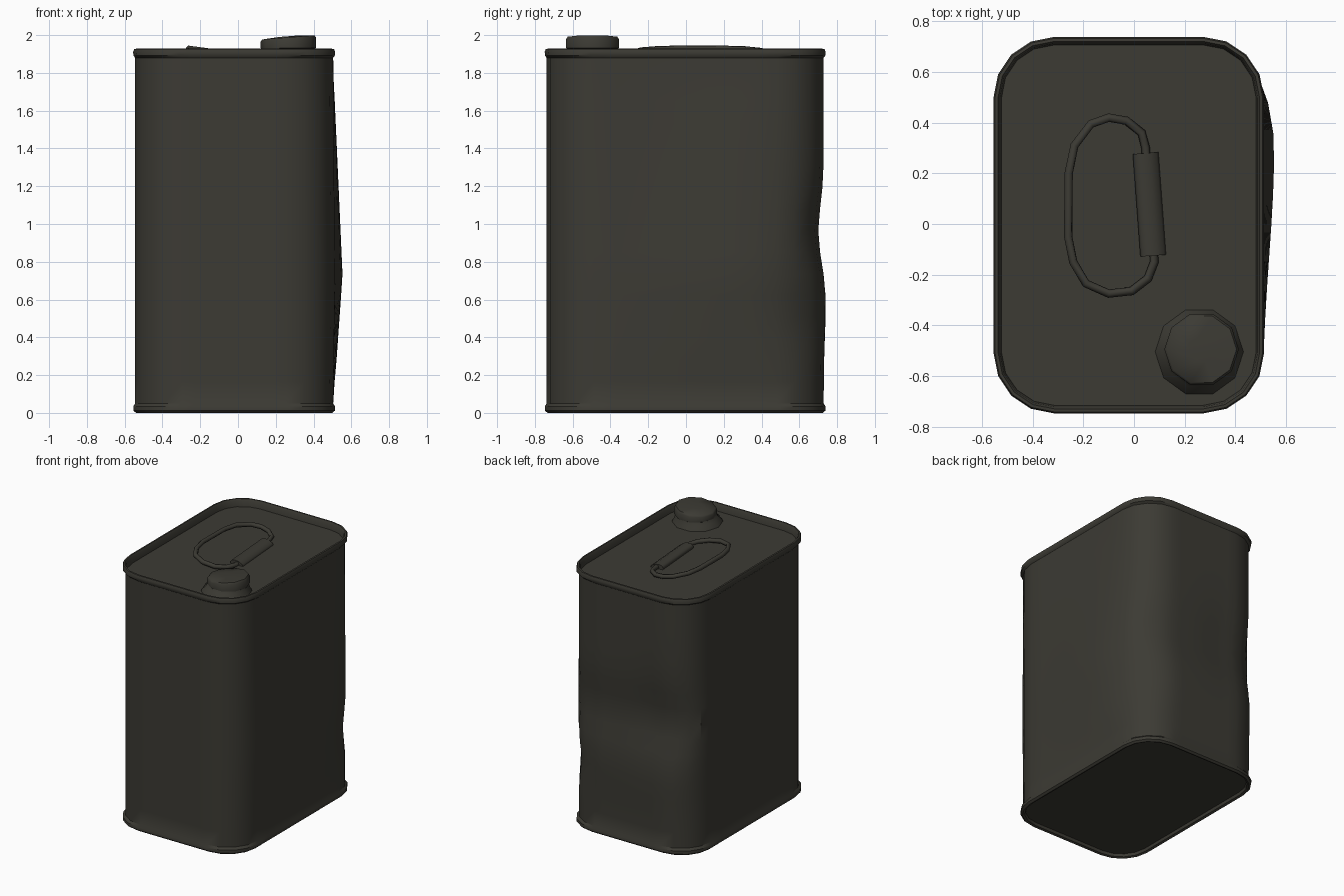
import bpy, bmesh, math
from mathutils import Vector

if "Cube" in bpy.data.objects:
    bpy.data.objects.remove(bpy.data.objects["Cube"])

paint = bpy.data.materials.new("dark olive metal")
paint.diffuse_color = (0.045, 0.043, 0.034, 1)
paint.use_nodes = True
paint.node_tree.nodes["Principled BSDF"].inputs["Base Color"].default_value = paint.diffuse_color


def finish(obj, angle=35):
    obj.data.materials.append(paint)
    bpy.ops.object.select_all(action='DESELECT')
    obj.select_set(True)
    bpy.context.view_layer.objects.active = obj
    bpy.ops.object.shade_smooth_by_angle(angle=math.radians(angle))
    return obj


def loft(name, rings, angle=35):
    """Skin closed rings of equal point count and cap both ends."""
    bm = bmesh.new()
    loops = [[bm.verts.new(p) for p in ring] for ring in rings]
    n = len(loops[0])
    for a, b in zip(loops, loops[1:]):
        for i in range(n):
            j = (i + 1) % n
            bm.faces.new((a[i], a[j], b[j], b[i]))
    bm.faces.new(loops[0][::-1])
    bm.faces.new(loops[-1])
    bmesh.ops.recalc_face_normals(bm, faces=bm.faces)
    mesh = bpy.data.meshes.new(name)
    bm.to_mesh(mesh)
    bm.free()
    obj = bpy.data.objects.new(name, mesh)
    bpy.context.collection.objects.link(obj)
    return finish(obj, angle)


X0, X1, Y0, Y1 = -0.545, 0.504, -0.738, 0.729


def outline(off, z, segs=4, cuts=8):
    """Rounded rectangle, counter-clockwise, with divided straight sides."""
    rad = 0.25 if off == 0 else 0.23
    r = rad + off
    centres = [(X1 - rad, Y0 + rad, -90), (X1 - rad, Y1 - rad, 0),
               (X0 + rad, Y1 - rad, 90), (X0 + rad, Y0 + rad, 180)]
    arcs = []
    for cx, cy, a0 in centres:
        arcs.append([Vector((cx + r * math.cos(math.radians(a0 + 90 * k / segs)),
                             cy + r * math.sin(math.radians(a0 + 90 * k / segs)), z))
                     for k in range(segs + 1)])
    pts = []
    for i, arc in enumerate(arcs):
        nxt = arcs[(i + 1) % 4][0]
        pts += arc
        pts += [arc[-1].lerp(nxt, k / cuts) for k in range(1, cuts)]
    return pts


def bump(d, s):
    return math.exp(-(d / s) ** 2)


def dented(p):
    """Battered walls: bulge on the right, shallow dent across the back."""
    x, y, z = p
    fade = min(1, max(0, (z - 0.05) / 0.15), max(0, (1.88 - z) / 0.15))
    if x > 0.42:
        rise = max(0, 1 - abs(z - 0.73) / (1.1 if z > 0.73 else 0.7))
        p.x += 0.05 * rise * bump(y - 0.3, 0.22 if y > 0.3 else 0.6) * fade
    if y > 0.60:
        p.y += fade * (0.012 * bump(z - 0.6, 0.25) - 0.03 * bump(z - 0.95, 0.2)
                       - 0.025 * bump(z - 1.0, 0.3) * bump(x + 0.27, 0.22))
    corner = 0.018 * bump(z - 0.5, 0.15) * bump(x - 0.45, 0.15) * bump(y - 0.66, 0.15)
    p.x -= corner
    p.y -= corner
    return p


# Body: recessed base, bottom bead, walls, top bead, recessed lid
rows = [(-0.026, 0.026), (-0.020, 0.006), (-0.005, 0.0), (0.009, 0.012),
        (0.009, 0.035)]
rows += [(0.0, 0.05 + 1.83 * k / 16) for k in range(17)]
rows += [(0.009, 1.892), (0.010, 1.912), (0.004, 1.927), (-0.008, 1.928),
         (-0.016, 1.915), (-0.022, 1.874)]
loft("can_body", [[dented(p) for p in outline(o, z)] for o, z in rows])


# Spout neck and screw cap, slightly tilted
def disc(cx, cy, r, z, n=10, tilt=0.0):
    return [Vector((cx + r * math.cos(math.tau * i / n), cy + r * math.sin(math.tau * i / n),
                    z + tilt * math.cos(math.tau * i / n) * r)) for i in range(n)]


loft("spout_neck", [disc(0.258, -0.505, 0.178, 1.865), disc(0.258, -0.505, 0.170, 1.885),
                    disc(0.262, -0.498, 0.150, 1.91), disc(0.265, -0.495, 0.138, 1.94)], 60)
loft("screw_cap", [disc(0.267, -0.495, 0.135, 1.925), disc(0.267, -0.495, 0.147, 1.932),
                   disc(0.267, -0.495, 0.147, 1.976, tilt=0.07),
                   disc(0.267, -0.495, 0.138, 1.988, tilt=0.08),
                   disc(0.267, -0.495, 0.05, 1.994, tilt=0.08)], 50)

# Wire handle lying on the lid, raised on its left side
path = [(0.05, 0.24), (0.046, 0.30), (0.03, 0.36), (-0.03, 0.408), (-0.10, 0.42),
        (-0.17, 0.395), (-0.235, 0.31), (-0.258, 0.20), (-0.26, -0.05), (-0.24, -0.15),
        (-0.19, -0.235), (-0.10, -0.275), (-0.01, -0.265), (0.055, -0.215),
        (0.08, -0.15), (0.077, -0.09)]
curve = bpy.data.curves.new("wire_handle", 'CURVE')
curve.dimensions = '3D'
curve.bevel_depth = 0.017
curve.bevel_resolution = 1
curve.use_fill_caps = True
spline = curve.splines.new('POLY')
spline.points.add(len(path) - 1)
for pt, (x, y) in zip(spline.points, path):
    pt.co = (x, y, 1.885 + 0.135 * (0.06 - x), 1)
wire = bpy.data.objects.new("wire_handle", curve)
bpy.context.collection.objects.link(wire)
bpy.ops.object.select_all(action='DESELECT')
wire.select_set(True)
bpy.context.view_layer.objects.active = wire
bpy.ops.object.convert(target='MESH')
finish(bpy.context.view_layer.objects.active, 80)

# Grip sleeve around the wire, sloping down to the right
a, b = Vector((0.047, 0.28, 1.877)), Vector((0.077, -0.125, 1.877))
side = (b - a).cross(Vector((0, 0, 1))).normalized()
side.z = -0.15 * math.copysign(1, side.x)
ring = [side * 0.052 * math.cos(math.tau * i / 10)
        + Vector((0, 0, 0.03 * math.sin(math.tau * i / 10))) for i in range(10)]
loft("handle_grip", [[a + v for v in ring], [b + v for v in ring]], 60)
